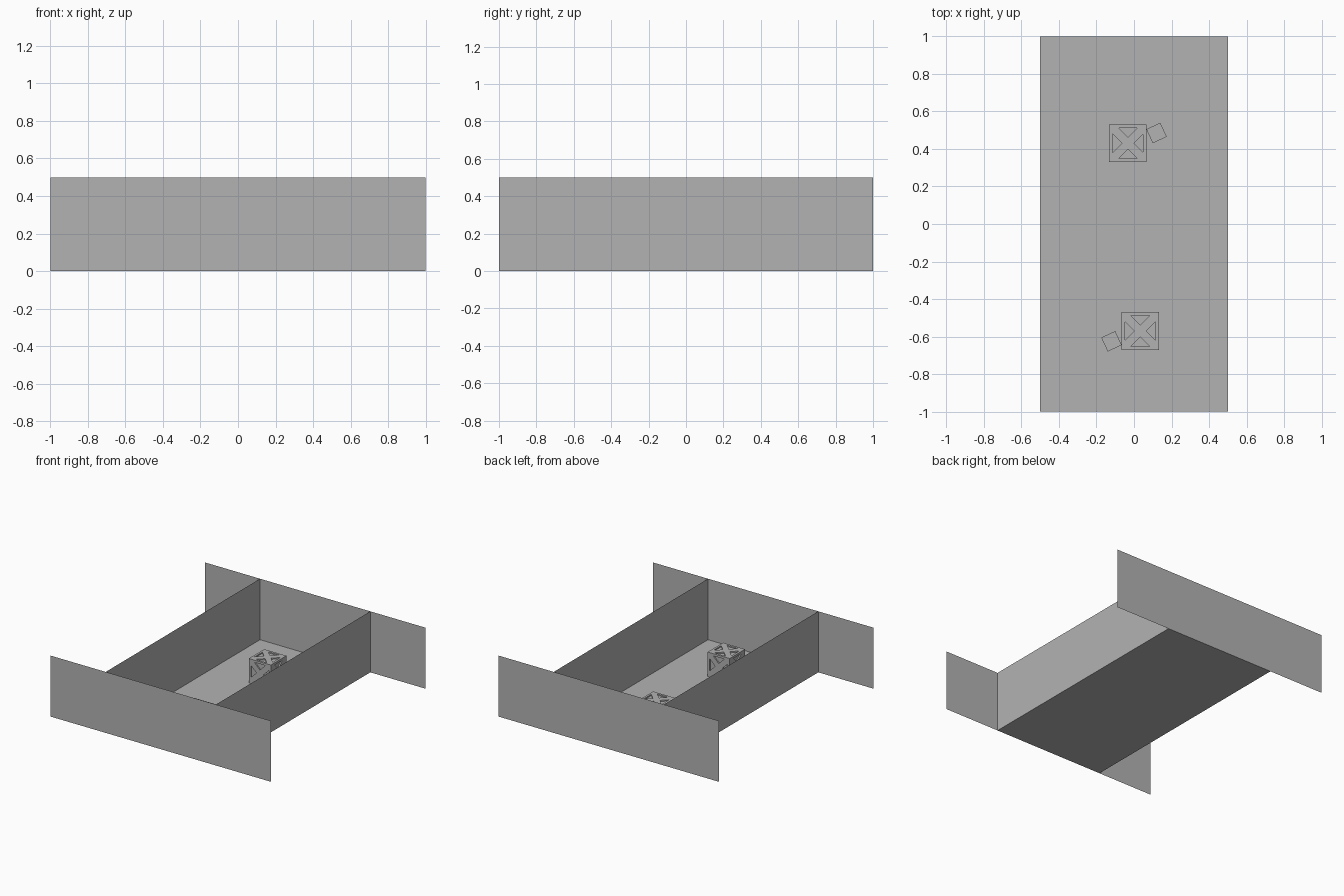
import bpy, bmesh, math
from mathutils import Matrix, Vector

if "Cube" in bpy.data.objects:
    bpy.data.objects.remove(bpy.data.objects["Cube"])

grey = bpy.data.materials.new("plain grey")
grey.diffuse_color = (0.45, 0.45, 0.45, 1)
grey.use_nodes = True
grey.node_tree.nodes["Principled BSDF"].inputs["Base Color"].default_value = grey.diffuse_color


def finish(name, bm):
    me = bpy.data.meshes.new(name)
    bm.to_mesh(me)
    bm.free()
    me.materials.append(grey)
    ob = bpy.data.objects.new(name, me)
    bpy.context.collection.objects.link(ob)
    return ob


def panel(name, corner, u, v):
    """Single flat sheet spanned by two edges."""
    bm = bmesh.new()
    c, u, v = Vector(corner), Vector(u), Vector(v)
    bm.faces.new([bm.verts.new(p) for p in (c, c + u, c + u + v, c + v)])
    return finish(name, bm)


def braced_crate(name, x, y, h=0.1, depth=0.01):
    """Cube with a frame and a cross brace around four sunk triangles per side."""
    bm = bmesh.new()
    sides = [Matrix.Rotation(i * math.pi / 2, 4, 'X') for i in range(4)]
    sides += [Matrix.Rotation(s * math.pi / 2, 4, 'Y') for s in (1, -1)]
    for side in sides:
        for q in range(4):
            m = side @ Matrix.Rotation(q * math.pi / 2, 4, 'Z')

            def add(*pts):
                bm.faces.new([bm.verts.new(m @ Vector(p)) for p in pts])
            a, b, c = (-h, -h, h), (h, -h, h), (0, 0, h)
            tri = [(-.05, -.082, h), (.05, -.082, h), (0, -.032, h)]
            low = [(p[0], p[1], h - depth) for p in tri]
            add(a, b, tri[1], tri[0])          # frame
            add(b, c, tri[2], tri[1])          # brace halves
            add(c, a, tri[0], tri[2])
            add(*low)                          # sunk panel
            for i in range(3):
                j = (i + 1) % 3
                add(tri[i], tri[j], low[j], low[i])
    bmesh.ops.remove_doubles(bm, verts=bm.verts, dist=0.0001)
    bmesh.ops.recalc_face_normals(bm, faces=bm.faces)
    finish(name, bm).location = (x, y, h)


def small_box(name, x, y, size=0.082):
    bm = bmesh.new()
    bmesh.ops.create_cube(bm, size=size)
    ob = finish(name, bm)
    ob.location = (x, y, size / 2)
    ob.rotation_euler.z = math.radians(25)


# corridor shell
panel("floor", (-.5, -1, 0), (1, 0, 0), (0, 2, 0))
panel("right_wall", (.5, -1, 0), (0, 2, 0), (0, 0, .5))
panel("left_wall", (-.5, 1, 0), (0, -2, 0), (0, 0, .5))
panel("front_wall", (-1, -1, 0), (2, 0, 0), (0, 0, .5))
panel("back_wall", (1, 1, 0), (-2, 0, 0), (0, 0, .5))

# two crate groups, turned half round from one another
for tag, s in (("back", 1), ("front", -1)):
    braced_crate(tag + "_crate", -.033 * s, -.07 + .5 * s)
    small_box(tag + "_small_box", .12 * s, -.07 + .555 * s)
